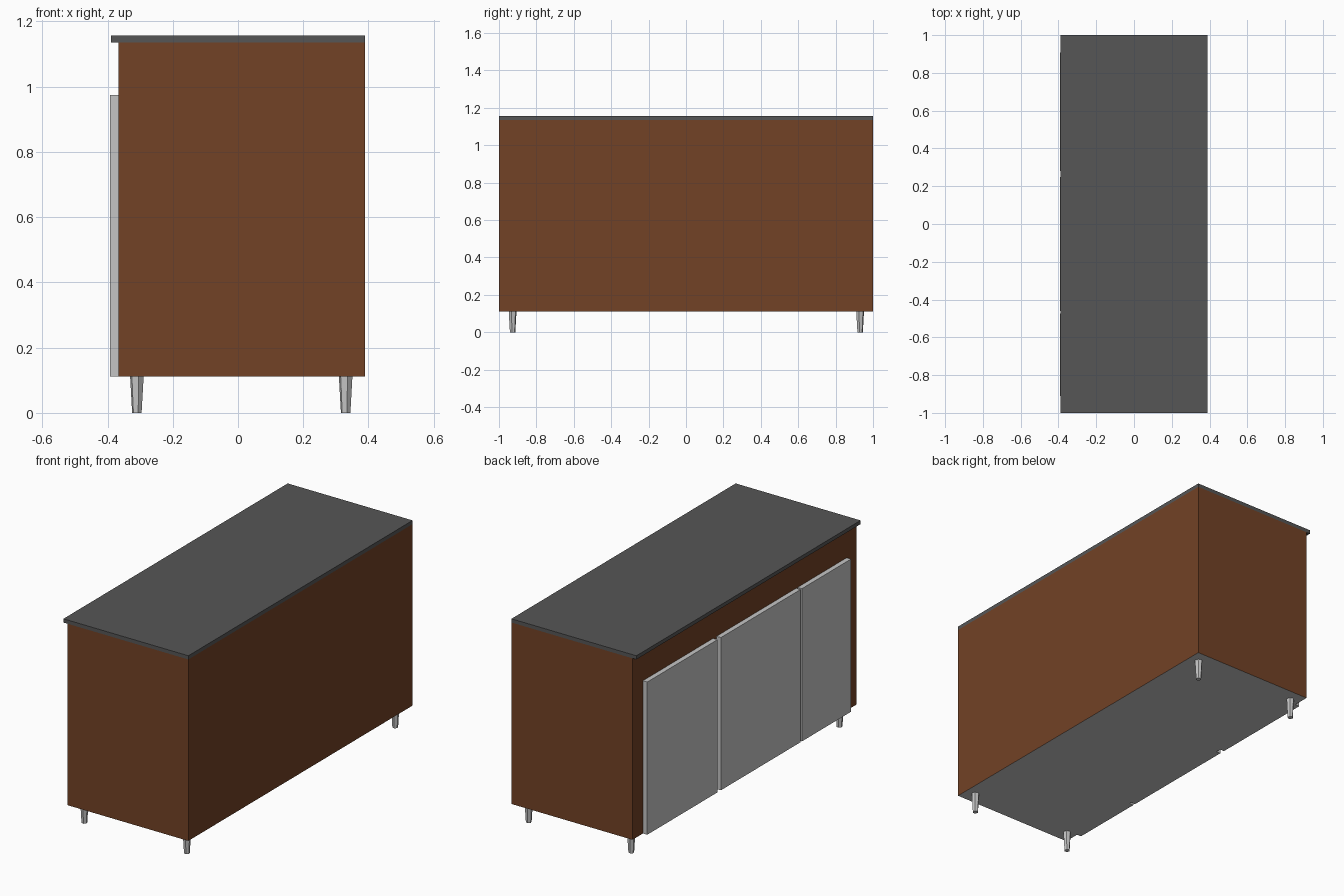
import bpy, bmesh, math
from mathutils import Matrix

if "Cube" in bpy.data.objects:
    bpy.data.objects.remove(bpy.data.objects["Cube"])


def material(name, rgb):
    m = bpy.data.materials.new(name)
    m.diffuse_color = (*rgb, 1.0)
    m.use_nodes = True
    m.node_tree.nodes["Principled BSDF"].inputs["Base Color"].default_value = m.diffuse_color
    return m


BROWN = material("brown wood", (0.17, 0.054, 0.019))
DARK = material("dark grey worktop", (0.093, 0.093, 0.093))
GREY = material("light grey", (0.56, 0.56, 0.56))


def make_object(name, bm, mats):
    mesh = bpy.data.meshes.new(name)
    bm.to_mesh(mesh)
    bm.free()
    for m in mats:
        mesh.materials.append(m)
    obj = bpy.data.objects.new(name, mesh)
    bpy.context.collection.objects.link(obj)
    return obj


def box(name, x, y, z, mats, underside=0):
    """Box from (min, max) ranges; the downward face gets its own material slot."""
    bm = bmesh.new()
    size = [b - a for a, b in (x, y, z)]
    mid = [(a + b) / 2 for a, b in (x, y, z)]
    bmesh.ops.create_cube(bm, size=1.0, matrix=Matrix.Translation(mid) @ Matrix.Diagonal((*size, 1)))
    bm.normal_update()
    for f in bm.faces:
        if f.normal.z < -0.5:
            f.material_index = underside
    return make_object(name, bm, mats)


BASE = 0.112      # underside of the cabinet
BODY_TOP = 1.136
HEIGHT = 1.157

# Cabinet body with a grey underside
box("cabinet_body", (-0.366, 0.39), (-1, 1), (BASE, BODY_TOP), [BROWN, GREY], underside=1)

# Worktop overhanging the door side
box("worktop", (-0.39, 0.39), (-1, 1), (BODY_TOP, HEIGHT), [DARK])

# Three doors of different widths on the left side
for i, span in enumerate([(-0.91, -0.473), (-0.46, 0.25), (0.28, 0.907)]):
    box(f"door_{i + 1}", (-0.393, -0.366), span, (BASE, 0.974), [GREY])

# Four tapered six-sided legs
for x, xname in ((-0.31, "left"), (0.33, "right")):
    for y, yname in ((-0.927, "front"), (0.931, "back")):
        bm = bmesh.new()
        bmesh.ops.create_cone(
            bm, cap_ends=True, segments=6, radius1=0.015, radius2=0.0215, depth=BASE,
            matrix=Matrix.Translation((x, y, BASE / 2)) @ Matrix.Rotation(math.radians(15), 4, 'Z'))
        make_object(f"{yname}_{xname}_leg", bm, [GREY])
